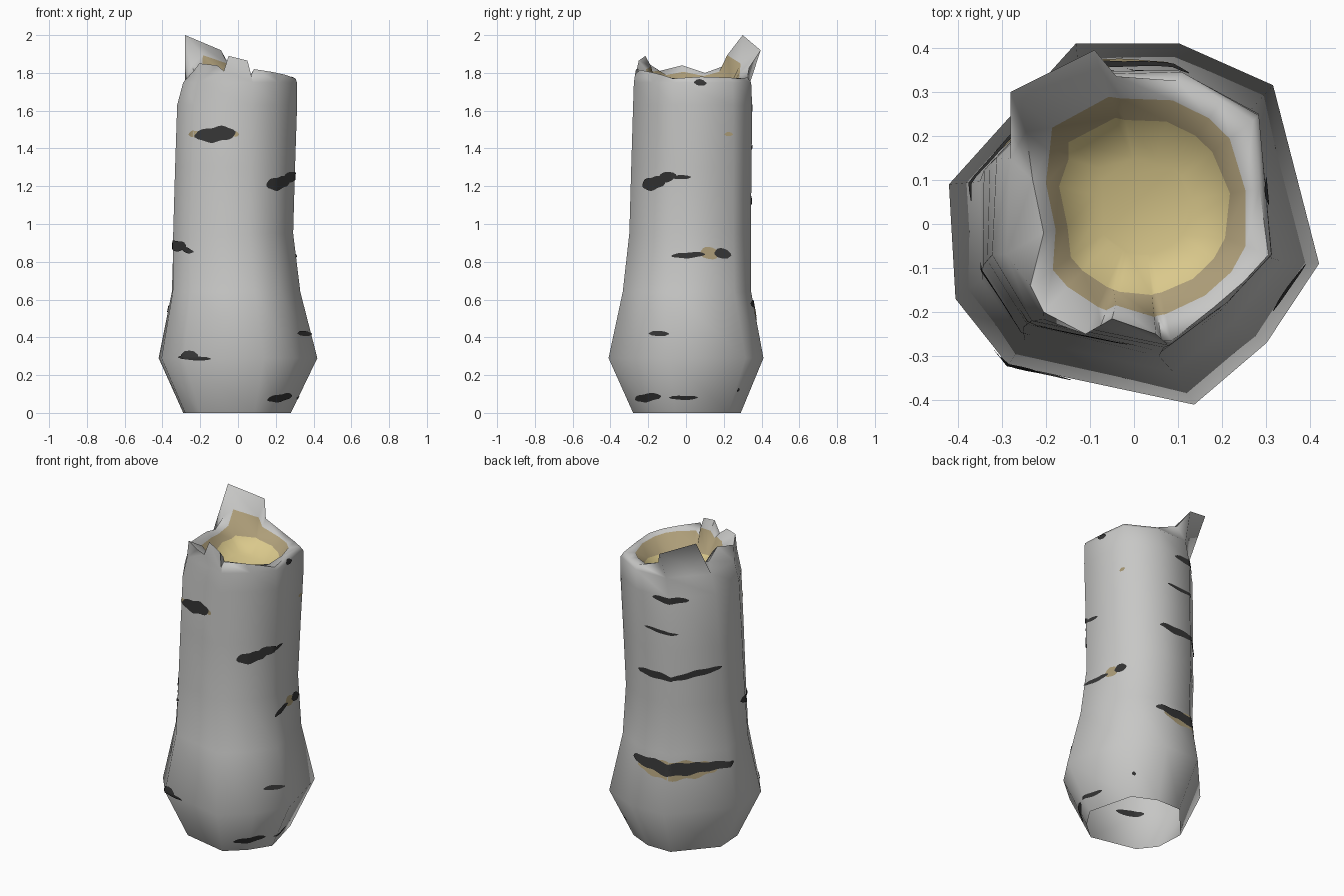
import bpy, bmesh, math
from mathutils import Vector
from mathutils.bvhtree import BVHTree

if "Cube" in bpy.data.objects:
    bpy.data.objects.remove(bpy.data.objects["Cube"])


def material(name, rgb):
    m = bpy.data.materials.new(name)
    m.diffuse_color = (*rgb, 1)
    m.use_nodes = True
    m.node_tree.nodes["Principled BSDF"].inputs["Base Color"].default_value = m.diffuse_color
    return m


BARK = material("pale_bark", (0.57, 0.57, 0.56))
DARK = material("dark_bark", (0.036, 0.036, 0.036))
WOOD = material("light_wood", (0.70, 0.58, 0.26))
INNER = material("brown_wood", (0.42, 0.34, 0.19))


def finish(bm, name, mats):
    me = bpy.data.meshes.new(name)
    bm.to_mesh(me)
    ob = bpy.data.objects.new(name, me)
    bpy.context.collection.objects.link(ob)
    for m in mats:
        me.materials.append(m)
    bpy.context.view_layer.objects.active = ob
    ob.select_set(True)
    bpy.ops.object.shade_smooth_by_angle(angle=math.radians(75))
    ob.select_set(False)
    return ob


# Cross-sections (clockwise from the back) at the swollen foot and below the rim
FOOT = [(-.135, .41), (.10, .41), (.315, .315), (.42, -.09), (.30, -.27),
        (.135, -.41), (-.29, -.32), (-.41, -.17), (-.425, .09)]
NECK = [(-.12, .345), (.10, .35), (.285, .25), (.315, -.07), (.21, -.18),
        (.07, -.28), (-.23, -.22), (-.32, -.07), (-.31, .15)]
# height, blend foot->neck, bounds x0, x1, y0, y1
LEVELS = [(0, 0, -.29, .28, -.28, .29), (.29, 0, -.42, .42, -.41, .41),
          (.64, .4, -.35, .33, -.335, .345), (.95, .7, -.343, .292, -.30, .343),
          (1.3, .85, -.333, .302, -.29, .347), (1.63, 1, -.322, .313, -.28, .35),
          (1.75, 1, -.29, .312, -.276, .345)]
# Torn rim: column of the neck below it, x, y, z
RIM = [(0, -.09, .395, 1.92), (0, -.04, .335, 1.83), (1, .10, .325, 1.775),
       (2, .20, .28, 1.77), (2, .27, .235, 1.775), (3, .285, .08, 1.78),
       (3, .305, -.07, 1.77), (4, .25, -.13, 1.79), (4, .18, -.19, 1.805),
       (5, .085, -.265, 1.82), (5, .062, -.265, 1.77), (5, .05, -.25, 1.865),
       (5, -.05, -.215, 1.89), (6, -.075, -.23, 1.81), (6, -.11, -.25, 1.84),
       (6, -.205, -.20, 1.85), (7, -.235, -.14, 1.81), (7, -.205, -.02, 1.84),
       (8, -.23, .10, 1.80), (8, -.245, .21, 1.84), (8, -.28, .30, 2.0)]


def fit(points, x0, x1, y0, y1):
    xs, ys = [p[0] for p in points], [p[1] for p in points]
    ax, bx, ay, by = min(xs), max(xs), min(ys), max(ys)
    return [(x0 + (x - ax) / (bx - ax) * (x1 - x0),
             y0 + (y - ay) / (by - ay) * (y1 - y0)) for x, y in points]


# Trunk walls, open underneath
bm = bmesh.new()
rings = []
for z, t, *box in LEVELS:
    blend = [(a[0] + (b[0] - a[0]) * t, a[1] + (b[1] - a[1]) * t)
             for a, b in zip(FOOT, NECK)]
    rings.append([bm.verts.new((x, y, z)) for x, y in fit(blend, *box)])


def bridge(a, b, mat):
    n = len(a)
    for i in range(n):
        j = (i + 1) % n
        bm.faces.new((a[i], b[i], b[j], a[j])).material_index = mat


for a, b in zip(rings, rings[1:]):
    bridge(a, b, 0)

# Torn rim fanned from the neck columns
neck = rings[-1]
rim = [bm.verts.new(p[1:]) for p in RIM]
for i, p in enumerate(RIM):
    j = (i + 1) % len(RIM)
    c, d = neck[p[0]], neck[RIM[j][0]]
    bm.faces.new((c, rim[i], rim[j]))
    if c != d:
        bm.faces.new((c, rim[j], d))

# Curled lip, brown inner wall and tilted wood hollow
CX, CY = .02, .04


def inner(limit, factor, height):
    out = []
    for _, x, y, z in RIM:
        r = math.hypot(x - CX, y - CY)
        k = min(limit + .15 * max(0, z - 1.85), r * factor) / r
        dx, dy = (x - CX) * k, (y - CY) * k
        out.append(bm.verts.new((CX + dx, CY + dy, height(z, dx, dy))))
    return out


lip = inner(.25, .88, lambda z, x, y: 1.77 + max(0, z - 1.775) * .55)
edge = inner(.20, .76, lambda z, x, y: 1.71 + .13 * (y - x))
bowl = inner(.11, .5, lambda z, x, y: 1.67 + .1 * (y - x))
bridge(rim, lip, 0)
bridge(lip, edge, 1)
bridge(edge, bowl, 2)
bm.faces.new(bowl).material_index = 2
bmesh.ops.recalc_face_normals(bm, faces=bm.faces)
tree = BVHTree.FromBMesh(bm)
finish(bm, "trunk", [BARK, INNER, WOOD])
bm.free()


def surface(az, z, lift):
    d = Vector((math.cos(az), math.sin(az), 0))
    hit = tree.ray_cast(d * 1.5 + Vector((0, 0, z)), -d)[0]
    return hit + d * lift


# Bark scars: thin plates hugging the trunk, tapered to ragged ends
def scar(name, a0, a1, z0, z1, height, mat=DARK, lift=.005):
    sb = bmesh.new()
    n = max(4, round((a1 - a0) / 3))
    rows = []
    for i in range(n + 1):
        t = i / n
        az = math.radians(a0 + (a1 - a0) * t)
        h = height / 2 * (.15 + .85 * math.sin(math.pi * t) ** .5)
        mid = z0 + (z1 - z0) * t + .06 * height * math.sin(i * .9)
        rows.append([sb.verts.new(surface(az, mid + s * h, lift)) for s in (-1, 0, 1)])
    for a, b in zip(rows, rows[1:]):
        for k in (0, 1):
            sb.faces.new((a[k], b[k], b[k + 1], a[k + 1]))
    finish(sb, name, [mat])
    sb.free()


# azimuth start, end (degrees), height at start, end, thickness
SCARS = [(-135, -93, 1.465, 1.485, .08), (-57, -22, 1.205, 1.225, .07),
         (-32, -10, 1.235, 1.26, .055), (-14, 5, 1.245, 1.25, .022),
         (-172, -142, .89, .88, .055), (-148, -133, .865, .855, .03),
         (-138, -112, .295, .285, .022), (-135, -122, .305, .305, .045),
         (-32, -13, .42, .42, .028), (-60, -25, .07, .09, .042),
         (-16, 12, .08, .08, .022), (-14, 20, .83, .84, .03),
         (29, 43, .845, .84, .055), (8, 20, 1.75, 1.745, .035),
         (92, 128, 1.615, 1.61, .04), (83, 118, 1.415, 1.40, .022),
         (75, 115, 1.13, 1.12, .045), (108, 160, 1.115, 1.17, .04),
         (70, 125, .575, .55, .065), (90, 150, .55, .55, .075),
         (110, 172, .55, .555, .055), (48, 52, .12, .12, .02)]
for i, s in enumerate(SCARS):
    scar(f"dark_scar_{i + 1}", *s)

BROWN = [(-144, -128, 1.475, 1.475, .035), (-97, -89, 1.475, 1.475, .03),
         (15, 34, .845, .845, .065), (36, 42, 1.475, 1.475, .022),
         (78, 155, .545, .54, .11)]
for i, s in enumerate(BROWN):
    scar(f"brown_scar_{i + 1}", *s, mat=INNER, lift=.003)

# The foot scar shows through on the inside of the open trunk
scar("inside_foot_scar", -138, -114, .30, .29, .04, lift=-.006)
